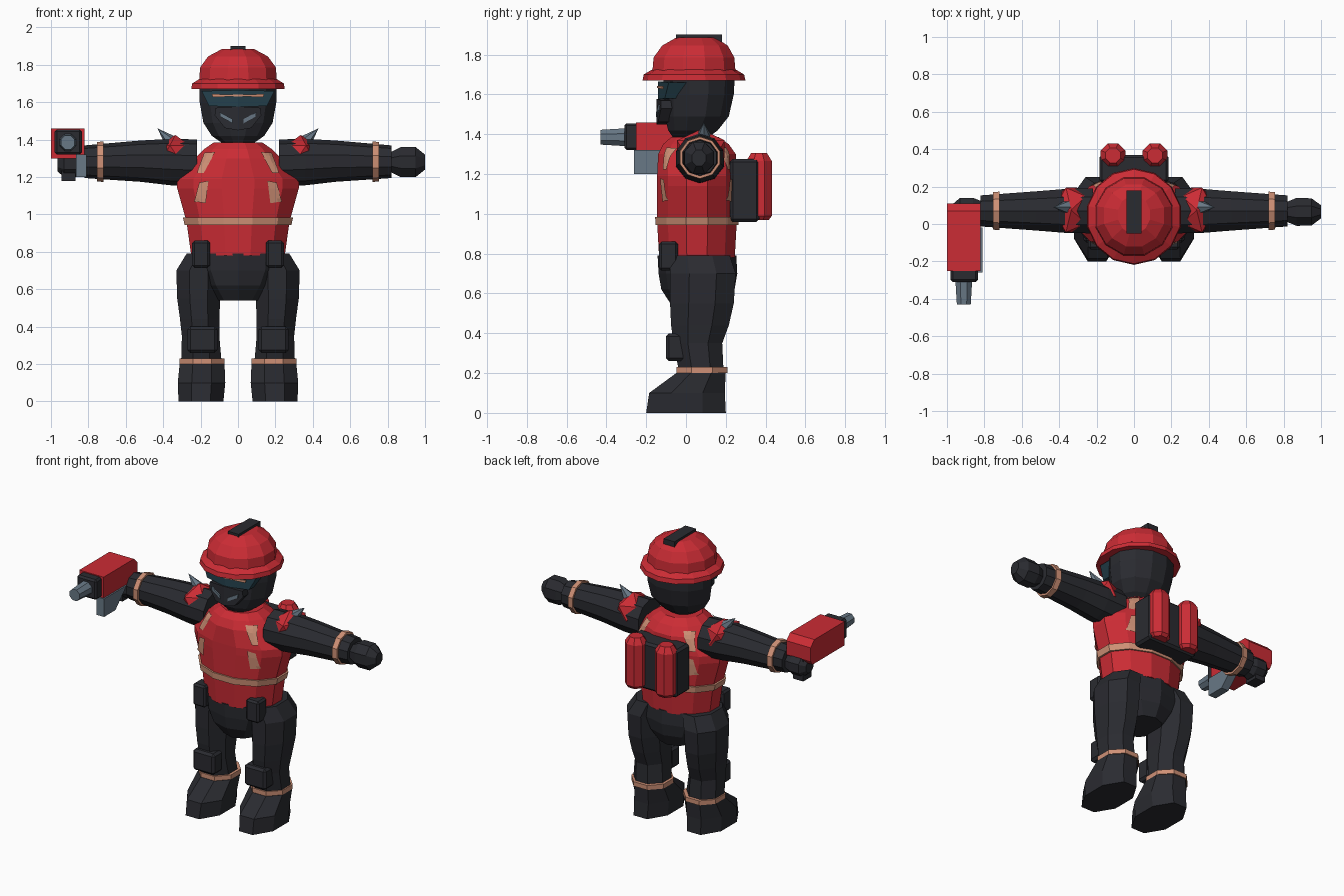
import bpy, bmesh
from math import cos, sin, pi
from mathutils import Vector, Matrix
from mathutils.bvhtree import BVHTree

if "Cube" in bpy.data.objects:
    bpy.data.objects.remove(bpy.data.objects["Cube"])


def material(name, rgb):
    m = bpy.data.materials.new(name)
    m.use_nodes = True
    m.diffuse_color = (*rgb, 1)
    m.node_tree.nodes["Principled BSDF"].inputs["Base Color"].default_value = (*rgb, 1)
    return m


RED = material("red", (0.6, 0.025, 0.035))
DARK = material("charcoal", (0.023, 0.024, 0.03))
TAN = material("tan", (0.62, 0.28, 0.18))
STEEL = material("steel", (0.14, 0.19, 0.24))
GLASS = material("dark_teal", (0.017, 0.05, 0.07))


def finish(name, bm, mat):
    bmesh.ops.recalc_face_normals(bm, faces=bm.faces)
    mesh = bpy.data.meshes.new(name)
    bm.to_mesh(mesh)
    bm.free()
    mesh.materials.append(mat)
    ob = bpy.data.objects.new(name, mesh)
    bpy.context.collection.objects.link(ob)
    return ob


def loft(name, mat, rings, sides=8, axis="z", side=1):
    """Skin elliptical rings given as (position, centre a, centre b, radius a, radius b)."""
    bm = bmesh.new()
    loops = []
    k = 1 / cos(pi / sides)
    for t, ca, cb, ra, rb in rings:
        loop = []
        for i in range(sides):
            w = 2 * pi * (i + 0.5) / sides
            a, b = ca + ra * k * cos(w), cb + rb * k * sin(w)
            x, y, z = {"x": (t, a, b), "y": (a, t, b), "z": (a, b, t)}[axis]
            loop.append(bm.verts.new((x * side, y, z)))
        loops.append(loop)
    for lo, hi in zip(loops, loops[1:]):
        for i in range(sides):
            j = (i + 1) % sides
            bm.faces.new((lo[i], lo[j], hi[j], hi[i]))
    bm.faces.new(loops[0])
    bm.faces.new(loops[-1])
    return finish(name, bm, mat)


def prism(name, mat, outline, lo, hi, axis="y", bend=0.0, side=1):
    """Extrude an outline along an axis; bend curves it back from the centre line."""
    bm = bmesh.new()
    ends = []
    for t in (lo, hi):
        ends.append([bm.verts.new((a * side, t, b) if axis == "y" else (t * side, a, b))
                     for a, b in outline])
    n = len(outline)
    for e in ends:
        bm.faces.new(e)
    for i in range(n):
        j = (i + 1) % n
        bm.faces.new((ends[0][i], ends[0][j], ends[1][j], ends[1][i]))
    if bend:
        bmesh.ops.bisect_plane(bm, geom=bm.verts[:] + bm.edges[:] + bm.faces[:],
                               plane_co=(0, 0, 0), plane_no=(1, 0, 0))
        for v in bm.verts:
            v.co.y += bend * v.co.x ** 2
    return finish(name, bm, mat)


def box(name, mat, x, y, z, side=1, bevel=0.0):
    ob = prism(name, mat, [(x[0], z[0]), (x[1], z[0]), (x[1], z[1]), (x[0], z[1])],
               y[0], y[1], side=side)
    if bevel:
        mod = ob.modifiers.new("bevel", "BEVEL")
        mod.width, mod.segments = bevel, 1
    return ob


def mirrored(half):
    return half + [(-x, z) for x, z in reversed(half) if x]


# Torso, belt stripe and pelvis
torso = loft("torso", RED, [
    (0.78, 0, 0.055, 0.25, 0.19), (0.96, 0, 0.055, 0.275, 0.2),
    (1.14, 0, 0.055, 0.325, 0.2), (1.19, 0, 0.055, 0.325, 0.2),
    (1.3, 0, 0.055, 0.23, 0.195), (1.35, 0, 0.05, 0.18, 0.165),
    (1.385, 0, 0.045, 0.13, 0.12)], 12)
loft("belt_stripe", TAN, [
    (0.943, 0, 0.055, 0.285, 0.208), (0.985, 0, 0.055, 0.295, 0.21)], 12)
loft("pelvis", DARK, [
    (0.54, 0, 0.065, 0.12, 0.13), (0.62, 0, 0.06, 0.19, 0.175),
    (0.7, 0, 0.06, 0.235, 0.188), (0.79, 0, 0.055, 0.245, 0.188)], 10)

# Harness straps laid on the torso surface, front and back
surface = BVHTree.FromPolygons([v.co for v in torso.data.vertices],
                               [p.vertices for p in torso.data.polygons])


def strap(name, corners, side, facing):
    bm = bmesh.new()
    a, b, c, d = [Vector((x * side, 0, z)) for x, z in corners]
    steps = 6
    rows = []
    for i in range(steps + 1):
        row = []
        for j in range(4):
            p = a.lerp(b, j / 3).lerp(d.lerp(c, j / 3), i / steps)
            hit, normal, _, _ = surface.ray_cast(Vector((p.x, facing, p.z)),
                                                 Vector((0, -facing, 0)))
            row.append(bm.verts.new(hit + normal * 0.008))
        rows.append(row)
    for lo, hi in zip(rows, rows[1:]):
        for j in range(3):
            bm.faces.new((lo[j], lo[j + 1], hi[j + 1], hi[j]))
    finish(name, bm, TAN)


for s, label in ((1, "left"), (-1, "right")):
    for facing, face in ((-1, "front"), (1, "back")):
        strap(f"{label}_{face}_upper_strap",
              [(0.12, 1.33), (0.175, 1.325), (0.215, 1.22), (0.18, 1.22)], s, facing)
        strap(f"{label}_{face}_lower_strap",
              [(0.155, 1.18), (0.205, 1.17), (0.23, 1.07), (0.17, 1.06)], s, facing)

# Head, helmet and crest
loft("head", DARK, [
    (1.375, 0, 0.02, 0.075, 0.08), (1.42, 0, 0.035, 0.14, 0.125),
    (1.49, 0, 0.055, 0.185, 0.16), (1.6, 0, 0.065, 0.205, 0.175),
    (1.69, 0, 0.065, 0.205, 0.18)], 12)
loft("helmet_brim", RED, [
    (1.67, 0, 0.04, 0.25, 0.252), (1.7, 0, 0.04, 0.245, 0.246),
    (1.725, 0, 0.04, 0.205, 0.205)], 14)
loft("helmet_dome", RED, [
    (1.7, 0, 0.04, 0.208, 0.21), (1.785, 0, 0.04, 0.203, 0.203),
    (1.845, 0, 0.045, 0.16, 0.165), (1.885, 0, 0.05, 0.085, 0.1)], 12)
box("helmet_crest", DARK, (-0.04, 0.04), (-0.05, 0.18), (1.86, 1.9))

# Face gear
prism("visor", GLASS, mirrored([(0, 1.575), (0.155, 1.58), (0.195, 1.66), (0, 1.665)]),
      -0.14, -0.03, bend=1.4)
prism("visor_stripe", TAN, mirrored([(0, 1.632), (0.135, 1.627), (0.14, 1.643), (0, 1.642)]),
      -0.146, -0.139, bend=1.4)
prism("face_mask", DARK,
      mirrored([(0, 1.45), (0.07, 1.462), (0.125, 1.53), (0.12, 1.57), (0, 1.578)]),
      -0.147, -0.02, bend=1.4)
for s, label in ((1, "left"), (-1, "right")):
    prism(f"{label}_mask_slit", STEEL,
          [(0.028, 1.487), (0.095, 1.523), (0.098, 1.547), (0.03, 1.51)],
          -0.152, -0.138, bend=1.2, side=s)

# Limbs and paired gear
for s, label in ((1, "left"), (-1, "right")):
    loft(f"{label}_leg", DARK, [
        (0.18, 0.195, 0.08, 0.11, 0.11), (0.35, 0.2, 0.06, 0.1, 0.122),
        (0.44, 0.205, 0.07, 0.105, 0.145), (0.55, 0.21, 0.08, 0.115, 0.16),
        (0.7, 0.21, 0.085, 0.12, 0.165), (0.79, 0.17, 0.07, 0.105, 0.15)], 8, side=s)
    loft(f"{label}_ankle_band", TAN, [
        (0.2, 0.192, 0.08, 0.12, 0.128), (0.23, 0.192, 0.08, 0.12, 0.128)], 8, side=s)
    loft(f"{label}_boot", DARK, [
        (0, 0.198, 0, 0.12, 0.2), (0.1, 0.195, 0.005, 0.127, 0.19),
        (0.2, 0.192, 0.075, 0.12, 0.124)], 8, side=s)
    box(f"{label}_knee_pad", DARK, (0.11, 0.27), (-0.1, 0), (0.26, 0.4), s, 0.015)
    box(f"{label}_hip_pouch", DARK, (0.15, 0.245), (-0.135, -0.04), (0.715, 0.86), s, 0.012)

    loft(f"{label}_arm", DARK, [
        (0.22, 0.07, 1.275, 0.12, 0.12), (0.36, 0.07, 1.28, 0.118, 0.118),
        (0.52, 0.07, 1.285, 0.105, 0.105), (0.82, 0.07, 1.282, 0.083, 0.083)],
        10, "x", s)
    loft(f"{label}_arm_band", TAN, [
        (0.72, 0.07, 1.282, 0.103, 0.103), (0.755, 0.07, 1.282, 0.1, 0.1)], 10, "x", s)
    loft(f"{label}_hand", DARK, [
        (0.81, 0.065, 1.28, 0.05, 0.05), (0.87, 0.065, 1.28, 0.075, 0.08),
        (0.95, 0.065, 1.28, 0.072, 0.08), (1.0, 0.065, 1.28, 0.035, 0.04)]
        if s > 0 else [
        (0.81, 0.07, 1.27, 0.05, 0.05), (0.86, 0.07, 1.27, 0.07, 0.07),
        (0.93, 0.07, 1.27, 0.07, 0.07), (0.965, 0.07, 1.27, 0.04, 0.04)], 8, "x", s)

    bm = bmesh.new()
    bmesh.ops.create_icosphere(bm, subdivisions=1, radius=1)
    for v in bm.verts:
        v.co = ((0.335 + v.co.x * 0.105) * s, 0.075 + v.co.y * 0.14, 1.325 + v.co.z * 0.1)
    finish(f"{label}_shoulder_pad", bm, RED)

    base, tip = Vector((0.335 * s, 0.09, 1.365)), Vector((0.43 * s, 0.09, 1.46))
    turn = (tip - base).to_track_quat("Z", "Y").to_matrix().to_4x4()
    bm = bmesh.new()
    bmesh.ops.create_cone(bm, cap_ends=True, segments=6, radius1=0.05, radius2=0,
                          depth=(tip - base).length,
                          matrix=Matrix.Translation((base + tip) / 2) @ turn)
    finish(f"{label}_shoulder_spike", bm, STEEL)

    # Back canisters
    loft(f"{label}_canister", RED, [
        (0.97, 0.112, 0.367, 0.05, 0.05), (0.99, 0.112, 0.367, 0.066, 0.064),
        (1.265, 0.112, 0.367, 0.066, 0.064), (1.305, 0.112, 0.367, 0.04, 0.04)], 8, side=s)

box("backpack", DARK, (-0.185, 0.185), (0.22, 0.37), (0.96, 1.275), bevel=0.015)

# Hand-held tool
prism("tool_body", RED, [(-0.25, 1.3), (0.09, 1.3), (0.11, 1.33), (0.11, 1.42),
                         (0.07, 1.46), (-0.25, 1.46)], -1.0, -0.82, "x")
box("tool_collar", DARK, (-0.98, -0.835), (-0.31, -0.24), (1.32, 1.455), bevel=0.012)
loft("tool_nozzle", STEEL, [(-0.43, -0.91, 1.385, 0.037, 0.037),
                            (-0.3, -0.91, 1.385, 0.045, 0.045)], 8, "y")
prism("tool_blade", STEEL, [(-0.26, 1.32), (-0.26, 1.2), (-0.14, 1.2), (-0.02, 1.32)],
      -0.865, -0.81, "x")
box("tool_grip", DARK, (-0.945, -0.87), (0.02, 0.11), (1.18, 1.32))
